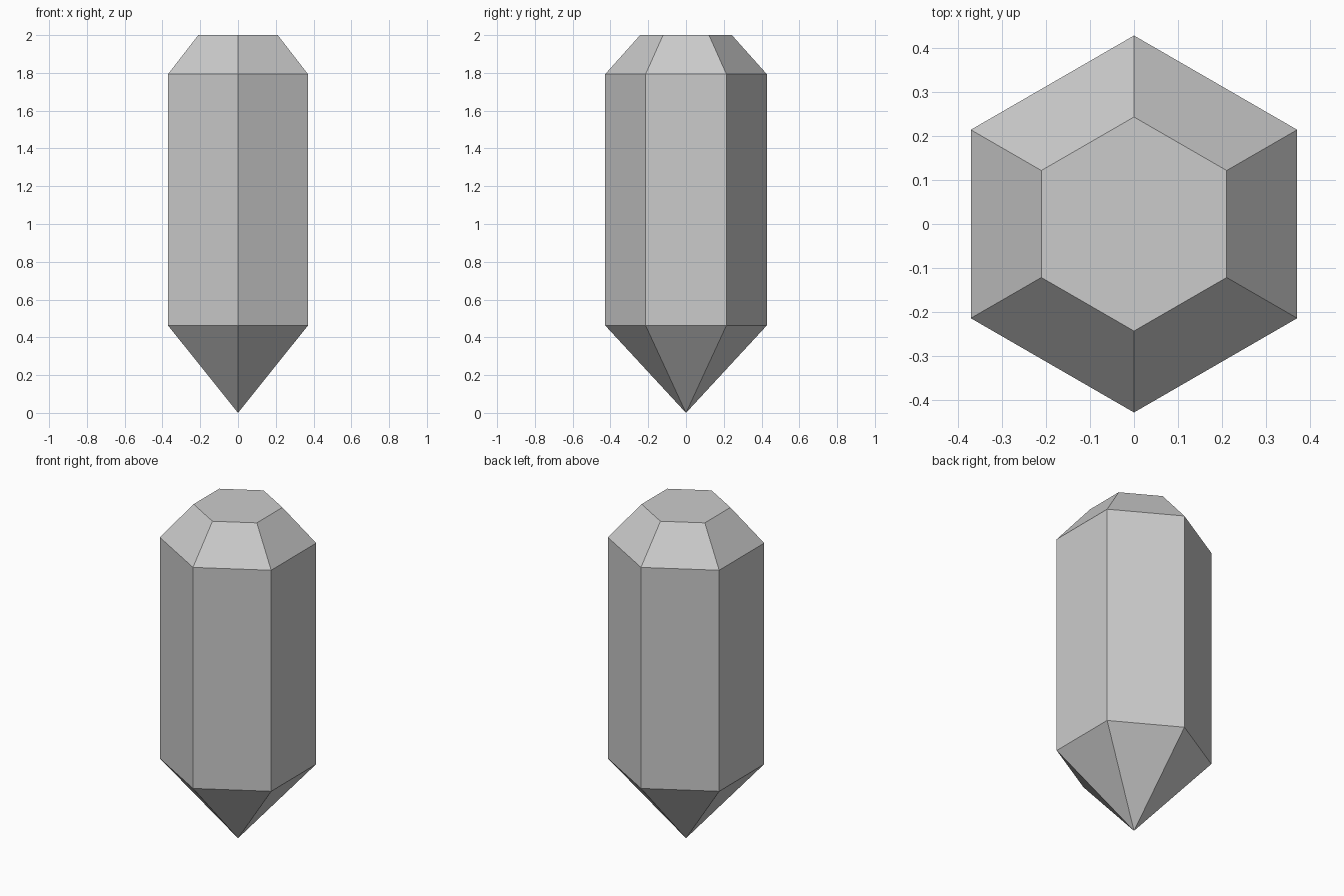
import bpy, bmesh
from math import cos, sin, pi

if "Cube" in bpy.data.objects:
    bpy.data.objects.remove(bpy.data.objects["Cube"])

SIDES = 6
# (radius, height) of each ring, bottom to top
PROFILE = [(0.428, 0.463), (0.428, 1.793), (0.243, 2.0)]

bm = bmesh.new()


def ring(radius, z):
    # first corner points along +y
    angles = [pi / 2 + 2 * pi * i / SIDES for i in range(SIDES)]
    return [bm.verts.new((radius * cos(a), radius * sin(a), z)) for a in angles]


rings = [ring(r, z) for r, z in PROFILE]
tip = bm.verts.new((0, 0, 0))

for i in range(SIDES):
    j = (i + 1) % SIDES
    # pointed base
    bm.faces.new((tip, rings[0][j], rings[0][i]))
    # straight body and sloped shoulder
    for low, high in zip(rings, rings[1:]):
        bm.faces.new((low[i], low[j], high[j], high[i]))

# flat top
bm.faces.new(rings[-1])
bmesh.ops.recalc_face_normals(bm, faces=bm.faces)

mesh = bpy.data.meshes.new("crystal")
bm.to_mesh(mesh)
bm.free()
bpy.context.collection.objects.link(bpy.data.objects.new("crystal", mesh))
